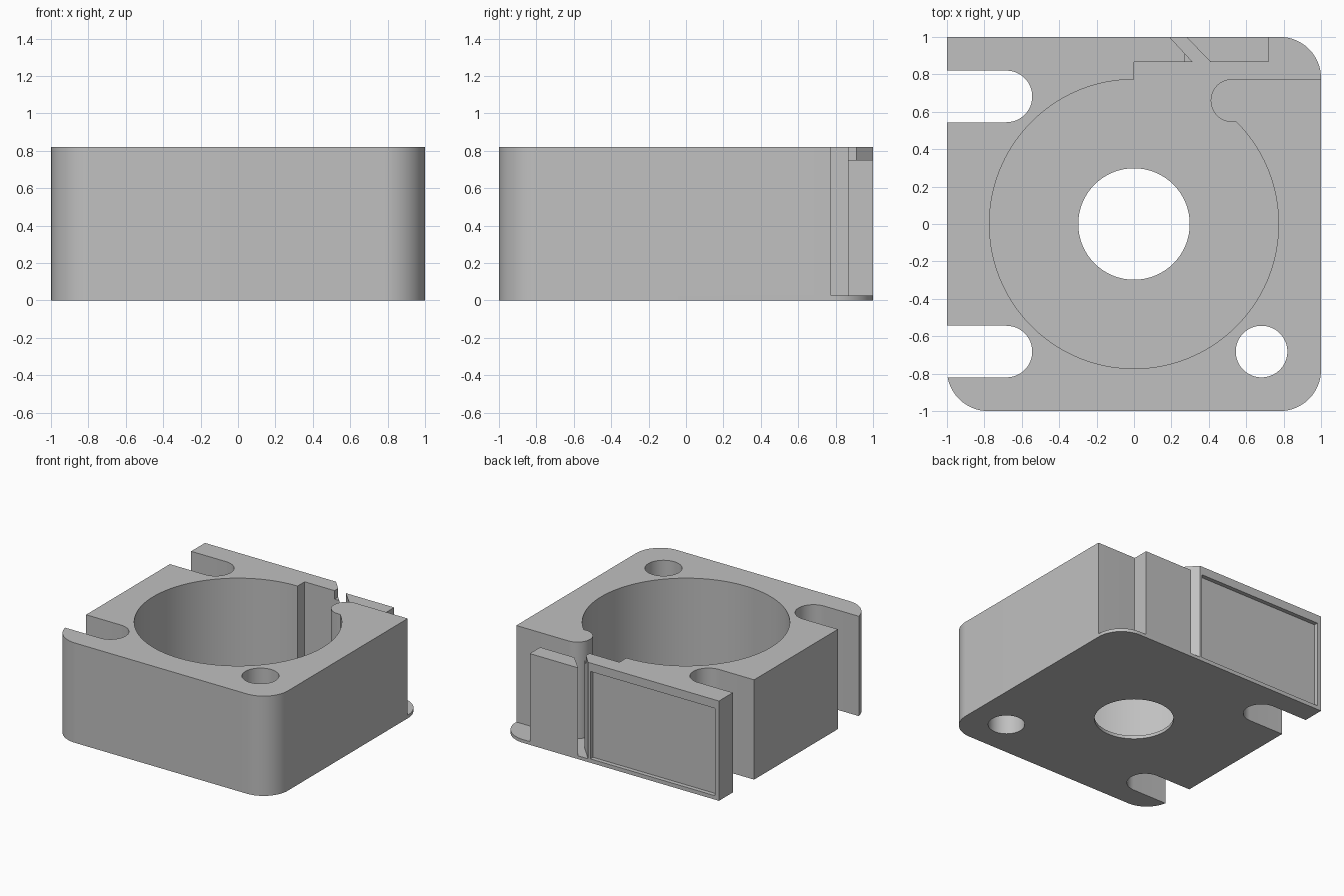
import bpy, bmesh
from math import sin, cos, radians

cube = bpy.data.objects.get("Cube")
if cube:
    bpy.data.objects.remove(cube, do_unlink=True)

grey = bpy.data.materials.new("plain_grey")
grey.use_nodes = True
colour = (0.53, 0.53, 0.53, 1)
grey.diffuse_color = colour
grey.node_tree.nodes["Principled BSDF"].inputs["Base Color"].default_value = colour

HEIGHT, FLOOR, LEDGE = 0.82, 0.027, 0.75
CORNER, BORE, SLOT, SLOT_POS = 0.22, 0.773, 0.138, 0.682


def arc(x, y, r, start, end, n=24):
    """Points on an arc; angles in degrees."""
    angles = [radians(start + (end - start) * i / n) for i in range(n + 1)]
    return [(x + r * cos(a), y + r * sin(a)) for a in angles]


def circle(x, y, r, n=72):
    return arc(x, y, r, 0, 360, n)[:-1]


def rectangle(x0, x1, y0, y1):
    return [(x0, y0), (x1, y0), (x1, y1), (x0, y1)]


def prism(name, loops, z0, z1):
    """Extrude an outline, with optional hole loops, from z0 to z1."""
    bm = bmesh.new()
    for loop in loops:
        vs = [bm.verts.new((x, y, z0)) for x, y in loop]
        for a, b in zip(vs, vs[1:] + vs[:1]):
            bm.edges.new((a, b))
    bmesh.ops.triangle_fill(bm, edges=bm.edges[:], use_beauty=True)
    up = bmesh.ops.extrude_face_region(bm, geom=bm.faces[:])["geom"]
    top = [v for v in up if isinstance(v, bmesh.types.BMVert)]
    bmesh.ops.translate(bm, verts=top, vec=(0, 0, z1 - z0))
    bmesh.ops.recalc_face_normals(bm, faces=bm.faces[:])
    mesh = bpy.data.meshes.new(name)
    bm.to_mesh(mesh)
    bm.free()
    mesh.materials.append(grey)
    obj = bpy.data.objects.new(name, mesh)
    bpy.context.collection.objects.link(obj)
    return obj


def activate(obj):
    bpy.ops.object.select_all(action="DESELECT")
    obj.select_set(True)
    bpy.context.view_layer.objects.active = obj


def cut(obj, cutter):
    cutter.hide_render = True
    mod = obj.modifiers.new("cut", "BOOLEAN")
    mod.operation, mod.solver, mod.object = "DIFFERENCE", "EXACT", cutter
    activate(obj)
    bpy.ops.object.modifier_apply(modifier=mod.name)
    bpy.data.objects.remove(cutter, do_unlink=True)


# Outline shared by floor and wall: rounded front corners and two open side slots
c = 1 - CORNER
front = arc(-c, -c, CORNER, 190.5, 270) + arc(c, -c, CORNER, 270, 360)
slots = [(-1, 1)]
for y in (SLOT_POS, -SLOT_POS):
    slots += [(-1, y + SLOT)] + arc(-SLOT_POS, y, SLOT, 90, -90)
    if y > 0:
        slots.append((-1, y - SLOT))
bolt_hole = circle(SLOT_POS, -SLOT_POS, SLOT)

# Thin floor with shaft hole
floor = prism("floor", [front + arc(c, c, CORNER, 0, 90) + slots,
                        bolt_hole, circle(0, 0, 0.298)], 0, FLOOR)

# Wall around the bore, open at the back left
tip = arc(0.525, 0.66, 0.115, 90, 270)
bore = arc(0, 0, BORE, 44.8, -270, 120)
gate = [(0, 0.865), (0.315, 0.865), (0.19, 1)]
wall = prism("housing_wall", [front + [(1, 0.775)] + tip + bore + gate + slots,
                              bolt_hole], FLOOR, HEIGHT)

# Shallow label recess on the back, and the clipped top of the gate edge
cut(wall, prism("recess_cutter", [rectangle(-0.965, 0.17, 0.965, 1.1)], 0.032, LEDGE))
cut(wall, prism("notch_cutter", [rectangle(0.272, 0.4, 0.8, 0.95)], LEDGE, 1))

# Separate slanted block beside the gate
block = prism("gate_block", [[(0.41, 0.865), (0.72, 0.865), (0.72, 1), (0.28, 1)]],
              FLOOR, LEDGE)

for part in (floor, wall, block):
    activate(part)
    bpy.ops.object.shade_smooth_by_angle(angle=radians(30))
